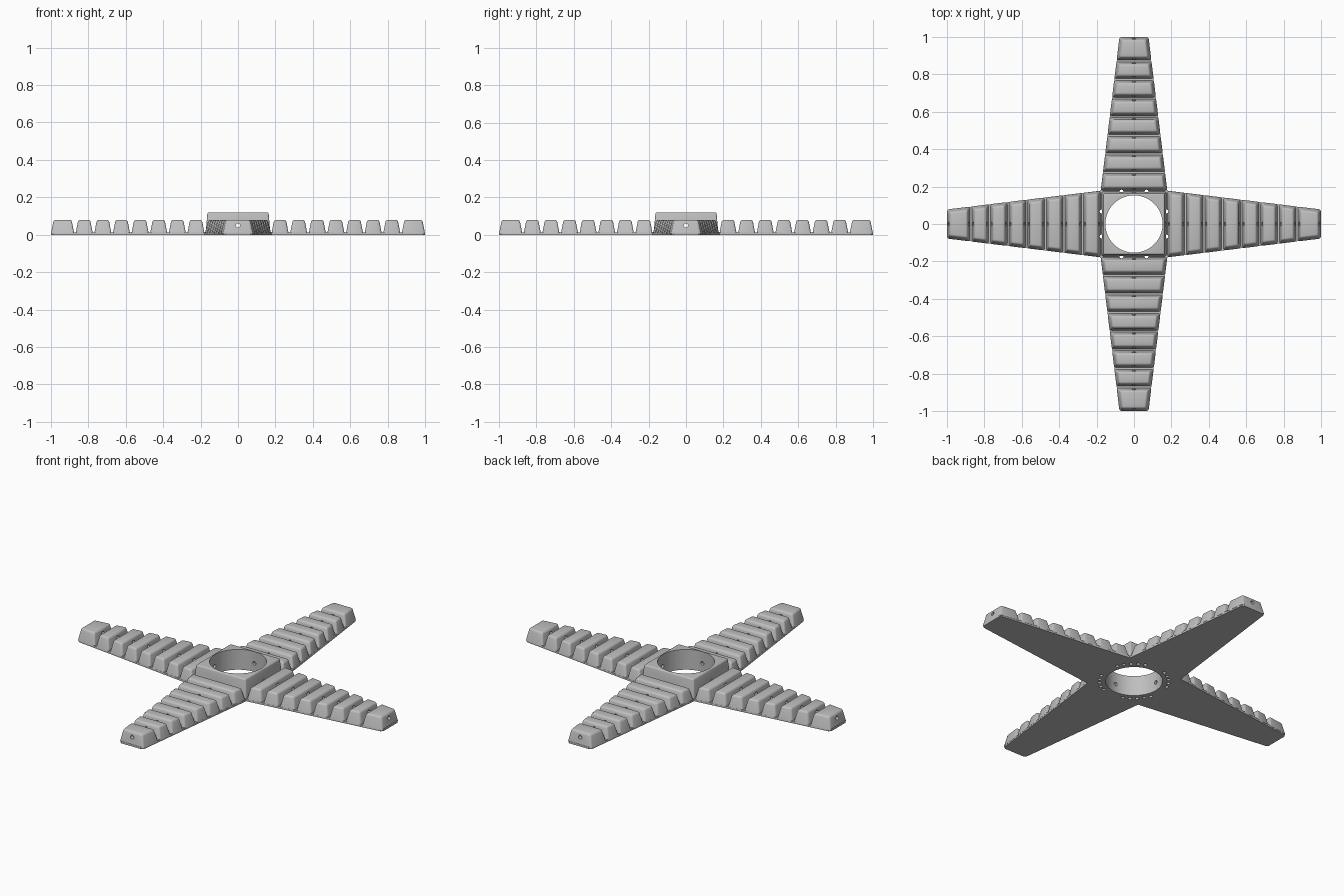
import bpy, bmesh
from math import radians, pi, cos, sin
from mathutils import Matrix, Vector

cube = bpy.data.objects.get("Cube")
if cube:
    bpy.data.objects.remove(cube, do_unlink=True)

grey = bpy.data.materials.new("silicone grey")
grey.use_nodes = True
colour = (0.52, 0.52, 0.52, 1)
grey.diffuse_color = colour
grey.node_tree.nodes["Principled BSDF"].inputs["Base Color"].default_value = colour

TOP, PLATE = 0.08, 0.012


def half_width(r):
    """Half width of the tapering arm at distance r from the centre."""
    return 0.178 - (r - 0.178) * 0.122


def finish(name, bm):
    bmesh.ops.recalc_face_normals(bm, faces=bm.faces)
    mesh = bpy.data.meshes.new(name)
    bm.to_mesh(mesh)
    bm.free()
    mesh.materials.append(grey)
    obj = bpy.data.objects.new(name, mesh)
    bpy.context.collection.objects.link(obj)
    return obj


def block(bm, r0, r1, z0, z1, in0, in1, hw, slope, bevel):
    """Sloped block from r0 to r1, rounded on every edge but the bottom ones."""
    rings = []
    for z, a, b, s in ((z0, r0, r1, 0), (z1, r0 + in0, r1 - in1, slope)):
        corners = [(a, -1), (b, -1), (b, 1), (a, 1)]
        rings.append([bm.verts.new((r, side * (hw(r) - s), z)) for r, side in corners])
    low, high = rings
    bm.faces.new(low[::-1])
    bm.faces.new(high)
    edges = []
    for i in range(4):
        j = (i + 1) % 4
        f = bm.faces.new((low[i], low[j], high[j], high[i]))
        edges += [e for e in f.edges if high[i] in e.verts or high[j] in e.verts]
    bmesh.ops.bevel(bm, geom=list(set(edges)), offset=bevel, segments=3,
                    profile=0.5, affect='EDGES')


def cylinder(bm, radius, depth, matrix, sides=24):
    bmesh.ops.create_cone(bm, cap_ends=True, segments=sides, radius1=radius,
                          radius2=radius, depth=depth, matrix=matrix)


def cut(obj, *cutters):
    for c in cutters:
        m = obj.modifiers.new(c.name, 'BOOLEAN')
        m.operation, m.solver, m.object = 'DIFFERENCE', 'EXACT', c


def helper(name, bm):
    obj = finish(name, bm)
    obj.hide_render = True
    obj.hide_set(True)
    return obj


# Cutters: central bore, air channels along the arms, small blind holes below
bm = bmesh.new()
cylinder(bm, 0.153, 0.5, Matrix.Translation((0, 0, 0.1)), 72)
bore = helper("bore_cutter", bm)

bm = bmesh.new()
for k in range(4):
    turn = Matrix.Rotation(k * pi / 2, 4, 'Z')
    lay = Matrix.Rotation(pi / 2, 4, 'Y')
    cylinder(bm, 0.011, 1.0, turn @ Matrix.Translation((0.62, 0, 0.05)) @ lay, 16)
channels = helper("channel_cutter", bm)

bm = bmesh.new()
for k in range(4):
    for step in range(-2, 3):
        a = radians(45 + 90 * k + 12 * step)
        cylinder(bm, 0.01, 0.06, Matrix.Translation((0.186 * cos(a), 0.186 * sin(a), 0)), 12)
blind = helper("underside_hole_cutter", bm)

# Thin cross-shaped base plate
bm = bmesh.new()
outline = []
for k in range(4):
    turn = Matrix.Rotation(k * pi / 2, 4, 'Z')
    w, c = half_width(1), 0.012
    for x, y in ((0.178, -0.178), (1 - c, -w), (1, c - w), (1, w - c), (1 - c, w)):
        outline.append(bm.verts.new(turn @ Vector((x, y, 0))))
face = bm.faces.new(outline)
up = bmesh.ops.extrude_face_region(bm, geom=[face])["geom"]
bmesh.ops.translate(bm, vec=(0, 0, PLATE), verts=[v for v in up if isinstance(v, bmesh.types.BMVert)])
plate = finish("base_plate", bm)
cut(plate, bore, blind)

# Square hub
bm = bmesh.new()
block(bm, -0.173, 0.173, PLATE - 0.004, 0.12, 0.01, 0.01, lambda r: 0.173, 0.01, 0.008)
hub = finish("hub", bm)
cut(hub, bore, channels, blind)

# Ribbed arms: a row of blocks parted by V-shaped grooves
bm = bmesh.new()
grooves = [0.175 + 0.0995 * i for i in range(8)]
for i, g in enumerate(grooves):
    last = i == len(grooves) - 1
    end = 0.999 if last else grooves[i + 1] - 0.004
    block(bm, g + 0.004, end, PLATE - 0.004, TOP, 0.014, 0.014, half_width, 0.016, 0.011)
first = finish("arm_left", bm)
arms = [first]
for k, name in enumerate(("arm_back", "arm_right", "arm_front"), 1):
    arm = bpy.data.objects.new(name, first.data)
    arm.rotation_euler.z = k * pi / 2
    bpy.context.collection.objects.link(arm)
    arms.append(arm)
for arm in arms:
    cut(arm, channels, blind)

# Smooth the rounded edges, keep the sharp ones
for obj in [plate, hub] + arms:
    obj.data = obj.data.copy() if obj.data.users > 1 else obj.data
    bpy.ops.object.select_all(action='DESELECT')
    obj.select_set(True)
    bpy.context.view_layer.objects.active = obj
    bpy.ops.object.convert(target='MESH')
    bpy.ops.object.shade_smooth_by_angle(angle=radians(35))
